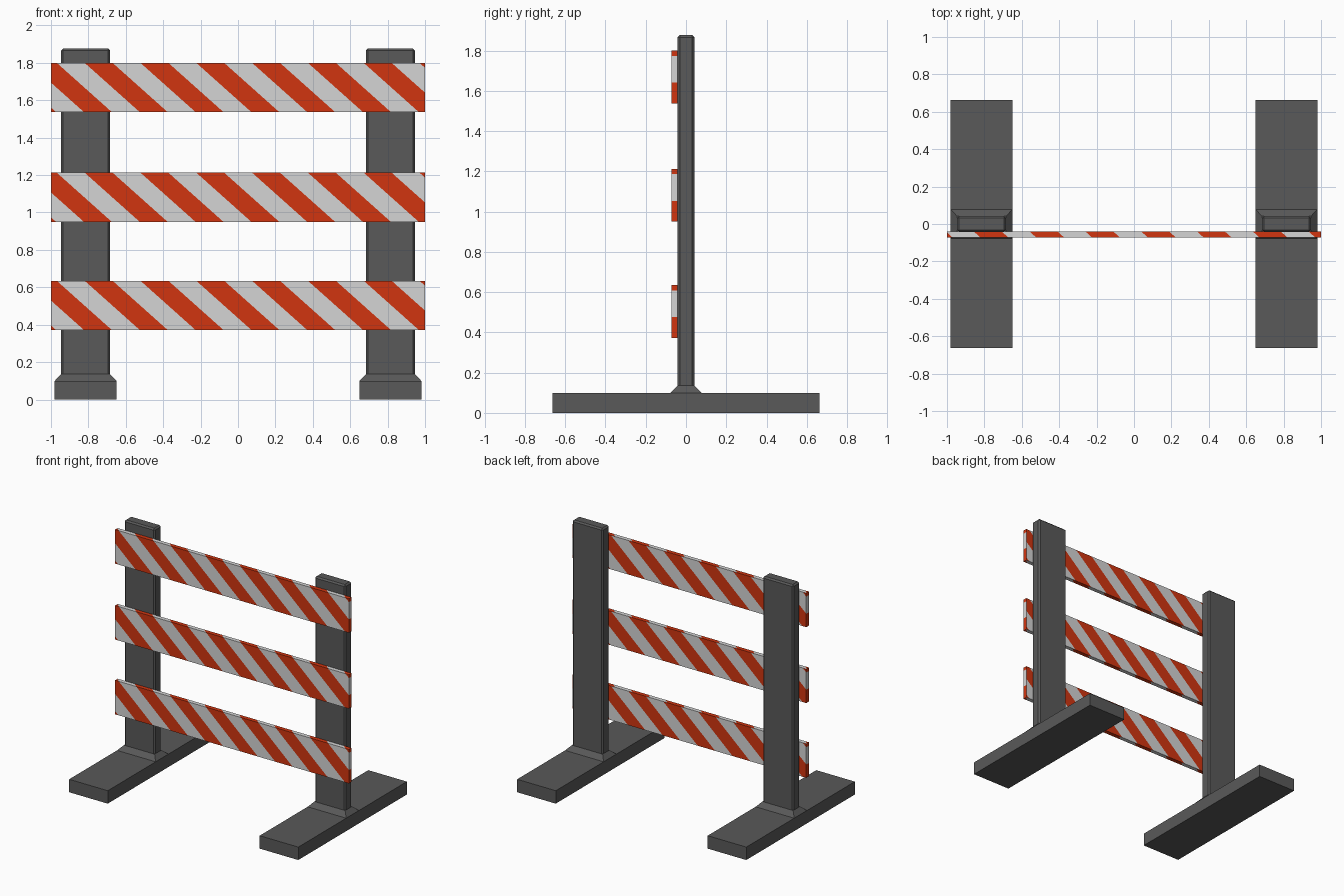
import bpy, bmesh, math
from mathutils import Vector, Matrix

if "Cube" in bpy.data.objects:
    bpy.data.objects.remove(bpy.data.objects["Cube"])


def material(name, rgb):
    m = bpy.data.materials.new(name)
    m.diffuse_color = (*rgb, 1)
    m.use_nodes = True
    m.node_tree.nodes["Principled BSDF"].inputs["Base Color"].default_value = m.diffuse_color
    return m


GREY = material("dark_grey", (0.10, 0.10, 0.10))
WHITE = material("stripe_white", (0.66, 0.66, 0.66))
ORANGE = material("stripe_orange", (0.64, 0.036, 0.005))


def box(lo, hi):
    bm = bmesh.new()
    lo, hi = Vector(lo), Vector(hi)
    bmesh.ops.create_cube(bm, size=1, matrix=Matrix.Translation((lo + hi) / 2)
                          @ Matrix.Diagonal((*(hi - lo), 1)))
    return bm


def finish(bm, name, *mats):
    bm.normal_update()
    me = bpy.data.meshes.new(name)
    bm.to_mesh(me)
    bm.free()
    for m in mats:
        me.materials.append(m)
    ob = bpy.data.objects.new(name, me)
    bpy.context.collection.objects.link(ob)
    return ob


# Feet, collars and posts, one set per side
for side, label in ((-1, "left"), (1, "right")):
    cx = side * 0.815
    finish(box((cx - 0.165, -0.663, 0), (cx + 0.165, 0.663, 0.1)), label + "_foot", GREY)

    # tapered collar where the post meets the foot
    bm = box((cx - 0.165, -0.078, 0.1), (cx + 0.165, 0.078, 0.136))
    for v in bm.verts:
        if v.co.z > 0.12:
            v.co.x = cx + (v.co.x - cx) * 0.131 / 0.165
            v.co.y *= 0.042 / 0.078
    bmesh.ops.delete(bm, geom=[f for f in bm.faces if f.normal.z < -0.9], context='FACES_ONLY')
    finish(bm, label + "_collar", GREY)

    # upright with chamfered edges
    bm = box((cx - 0.131, -0.042, 0.1), (cx + 0.131, 0.042, 1.877))
    edges = [e for e in bm.edges if max(v.co.z for v in e.verts) > 1]
    bmesh.ops.bevel(bm, geom=edges, offset=0.011, segments=1, affect='EDGES')
    finish(bm, label + "_post", GREY)

# Striped boards: diagonal stripes are cut into each face
Y0, Y1, HEIGHT = -0.073, -0.041, 0.263
SLOPE, PERIOD, START = 1.12, 0.2984, -0.82


def stripe_gradient(n):
    # the back and the left end carry the pattern turned round
    if n.y > 0.5 or n.x < -0.5:
        return Vector((-1, 0, SLOPE))
    if n.z > 0.5:
        return Vector((1, SLOPE, SLOPE))
    if n.z < -0.5:
        return Vector((1, -SLOPE, SLOPE))
    return Vector((1, 0, SLOPE))


for top, label in ((1.80, "top"), (1.213, "middle"), (0.635, "bottom")):
    bm = box((-1, Y0, top - HEIGHT), (1, Y1, top))
    bm.normal_update()
    origin = Vector((0, Y0, top))
    for n in [f.normal.copy() for f in bm.faces]:
        g = stripe_gradient(n)
        for i in range(-4, 14):
            bm.normal_update()
            faces = [f for f in bm.faces if f.normal.dot(n) > 0.9]
            geom = set(faces)
            for f in faces:
                geom.update(f.edges)
                geom.update(f.verts)
            c = START + i * PERIOD / 2
            bmesh.ops.bisect_plane(bm, geom=list(geom), dist=1e-5,
                                   plane_co=origin + g * (c / g.length_squared),
                                   plane_no=g.normalized())
    bm.normal_update()
    for f in bm.faces:
        s = stripe_gradient(f.normal).dot(f.calc_center_median() - origin)
        f.material_index = 1 if ((s - START) / PERIOD) % 1 < 0.5 else 0
    finish(bm, label + "_board", WHITE, ORANGE)
